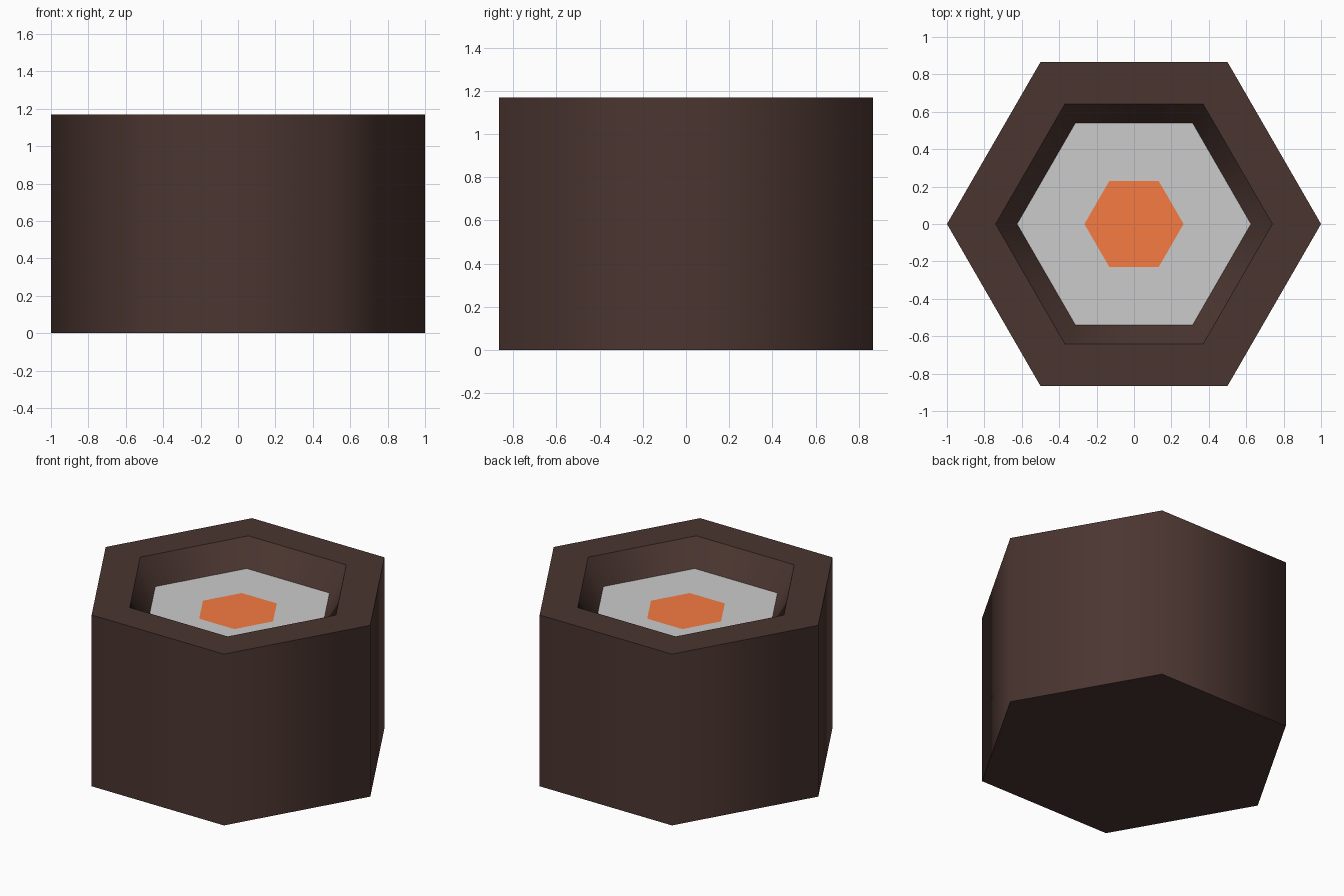
import bpy, bmesh
from math import cos, sin, pi

if "Cube" in bpy.data.objects:
    bpy.data.objects.remove(bpy.data.objects["Cube"])

H, FLOOR = 1.17, 1.0


def material(name, color):
    m = bpy.data.materials.new(name)
    m.diffuse_color = (*color, 1)
    m.use_nodes = True
    m.node_tree.nodes["Principled BSDF"].inputs["Base Color"].default_value = m.diffuse_color
    return m


def hex_part(name, rings, mat=None, cap_start=False, smooth=False):
    """Loft hexagonal rings given as (radius, z); ring edges stay sharp."""
    bm = bmesh.new()
    loops = [[bm.verts.new((r * cos(i * pi / 3), r * sin(i * pi / 3), z))
              for i in range(6)] for r, z in rings]
    if cap_start:
        bm.faces.new(loops[0][::-1])
    if len(loops) == 1:
        bm.faces.new(loops[0])
    for a, b in zip(loops, loops[1:]):
        for i in range(6):
            j = (i + 1) % 6
            f = bm.faces.new((a[i], a[j], b[j], b[i]))
            f.smooth = smooth
    # horizontal ring edges are hard, corner edges are shaded smoothly
    for e in bm.edges:
        if abs(e.verts[0].co.z - e.verts[1].co.z) < 1e-5:
            e.smooth = False
    me = bpy.data.meshes.new(name)
    bm.to_mesh(me)
    bm.free()
    ob = bpy.data.objects.new(name, me)
    bpy.context.collection.objects.link(ob)
    if mat:
        me.materials.append(mat)
    return ob


brown = material("dark_brown", (0.070, 0.036, 0.030))
orange = material("orange", (0.93, 0.196, 0.056))

# Outer shell: base, sides, flat rim and tapering recess wall
hex_part("hex_shell", [(1, 0), (1, H), (0.74, H), (0.625, FLOOR)],
         brown, cap_start=True, smooth=True)
# Grey recess floor surrounding the orange centre
hex_part("recess_floor", [(0.625, FLOOR), (0.265, FLOOR)])
# Orange centre, flush with the floor
hex_part("centre_panel", [(0.265, FLOOR)], orange)
